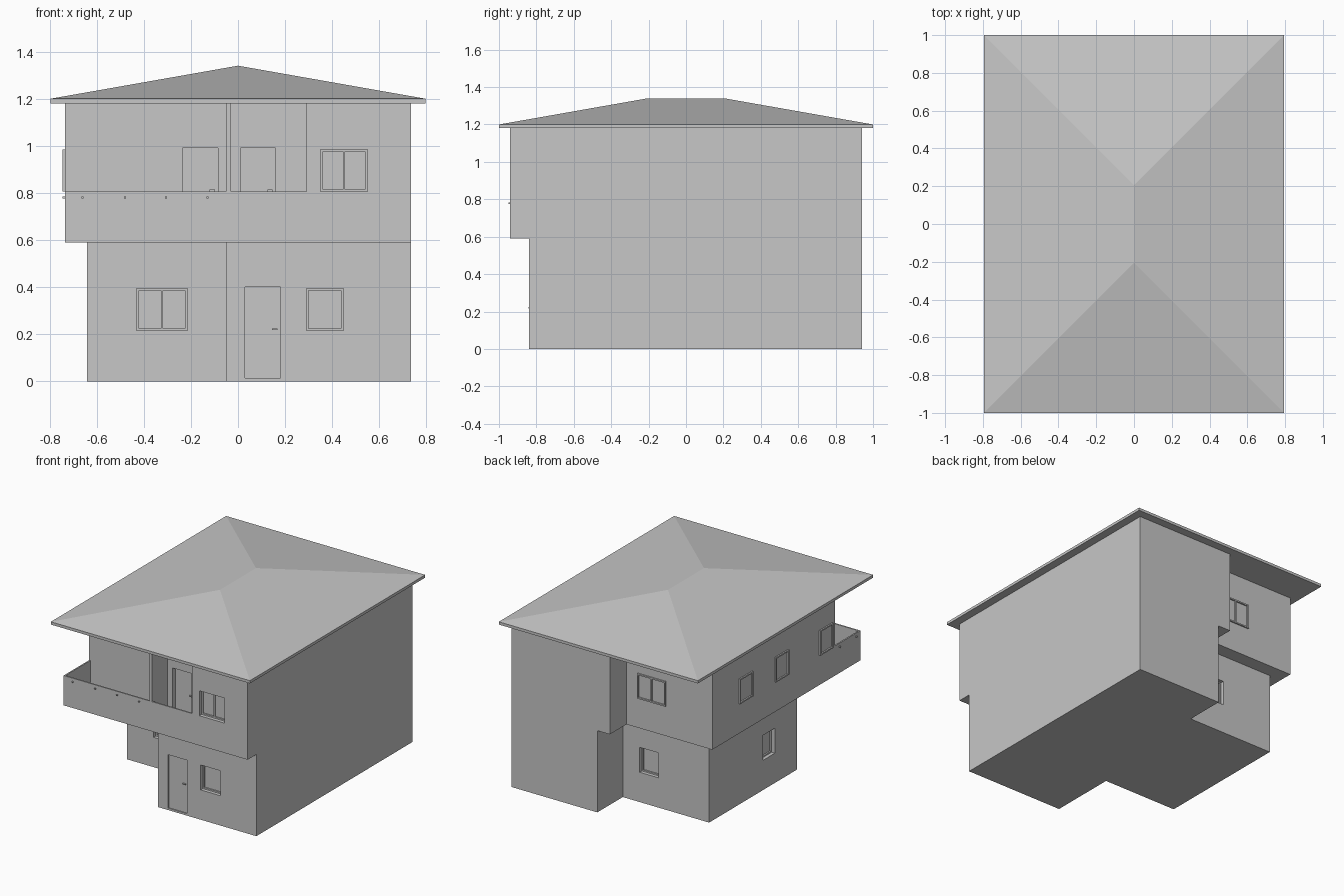
import bpy
import bmesh

cube = bpy.data.objects.get("Cube")
if cube:
    bpy.data.objects.remove(cube, do_unlink=True)

GREY = (0.57, 0.57, 0.57, 1)
plaster = bpy.data.materials.new("plain_grey")
plaster.use_nodes = True
plaster.diffuse_color = GREY
plaster.node_tree.nodes["Principled BSDF"].inputs["Base Color"].default_value = GREY

FLOOR, EAVES = 0.59, 1.18
RAIL = 0.805


def finish(name, bm):
    bmesh.ops.recalc_face_normals(bm, faces=bm.faces)
    mesh = bpy.data.meshes.new(name)
    bm.to_mesh(mesh)
    bm.free()
    mesh.materials.append(plaster)
    obj = bpy.data.objects.new(name, mesh)
    bpy.context.collection.objects.link(obj)
    return obj


def add_box(bm, x, y, z):
    verts = bmesh.ops.create_cube(bm, size=1)["verts"]
    for v in verts:
        v.co = [(a + b) / 2 + c * abs(b - a) for (a, b), c in zip((x, y, z), v.co)]


def boxes(name, *specs):
    bm = bmesh.new()
    for spec in specs:
        add_box(bm, *spec)
    return finish(name, bm)


def prism(name, outline, z0, z1):
    bm = bmesh.new()
    face = bm.faces.new([bm.verts.new((x, y, z0)) for x, y in outline])
    top = bmesh.ops.extrude_face_region(bm, geom=[face])["geom"]
    for v in top:
        if isinstance(v, bmesh.types.BMVert):
            v.co.z = z1
    return finish(name, bm)


# Storey walls; the upper outline folds in for the two balconies
lower = prism("lower_storey", [
    (-0.64, -0.35), (-0.05, -0.35), (-0.05, -0.84), (0.735, -0.84),
    (0.735, 0.94), (0.05, 0.94), (0.05, 0.65), (-0.64, 0.65)], 0, FLOOR)
upper = prism("upper_storey", [
    (-0.735, -0.65), (-0.05, -0.65), (-0.05, -0.94), (-0.03, -0.94),
    (-0.03, -0.76), (0.29, -0.76), (0.29, -0.94), (0.735, -0.94),
    (0.735, 0.94), (-0.05, 0.94), (-0.05, 0.75), (-0.735, 0.75)], FLOOR, EAVES)

# Balcony floors and parapets
slab = (FLOOR, FLOOR + 0.012)
wall = (FLOOR, RAIL)
boxes("left_balcony",
      ((-0.735, -0.05), (-0.94, -0.65), slab),
      ((-0.735, -0.05), (-0.94, -0.93), wall),
      ((-0.735, -0.725), (-0.93, -0.65), wall))
boxes("right_balcony",
      ((-0.03, 0.29), (-0.94, -0.76), slab),
      ((-0.03, 0.29), (-0.94, -0.93), wall))

# Parapet bolts
R = 0.004
bolts = [((x - R, x + R), (-0.95, -0.94), (0.776, 0.784))
         for x in (-0.66, -0.48, -0.305, -0.13)]
bolts += [((-0.745, -0.735), (y - R, y + R), (0.776, 0.784)) for y in (-0.89, -0.70)]
boxes("parapet_bolts", *bolts)

# Hipped roof with a flat soffit
bm = bmesh.new()
add_box(bm, (-0.795, 0.795), (-1, 1), (EAVES, 1.2))
bm.faces.ensure_lookup_table()
top = max(bm.faces, key=lambda f: f.calc_center_median().z)
a, b, c, d = sorted(top.verts, key=lambda v: (v.co.y, v.co.x))
bm.faces.remove(top)
front = bm.verts.new((0, -0.205, 1.34))
back = bm.verts.new((0, 0.205, 1.34))
for loop in ((a, b, front), (d, c, back), (b, d, back, front), (c, a, front, back)):
    bm.faces.new(loop)
finish("hipped_roof", bm)

# Openings: u runs along the wall, d points outwards from it
cuts = {lower: [], upper: []}


def on_wall(side, plane, u, d, z):
    if side == "front":
        return (u, (plane - d[1], plane - d[0]), z)
    if side == "back":
        return (u, (plane + d[0], plane + d[1]), z)
    return ((plane - d[1], plane - d[0]), u, z)


def window(name, storey, side, plane, u0, u1, panes=1, recess=0.035):
    z0 = 0.215 if storey is lower else RAIL
    z1 = z0 + 0.18
    bar = 0.01
    if recess:
        cuts[storey].append(on_wall(side, plane, (u0, u1), (-recess, 0.02), (z0, z1)))
    d = (-recess, 0.01 - recess)
    bars = [((u0, u1), (z0, z0 + bar)), ((u0, u1), (z1 - bar, z1))]
    for i in range(panes + 1):
        u = u0 + (u1 - u0 - bar) * i / panes
        bars.append(((u, u + bar), (z0 + bar, z1 - bar)))
    boxes(name + "_frame", *[on_wall(side, plane, u, d, z) for u, z in bars])


def door(name, storey, plane, u0, recess, base):
    u1 = u0 + 0.15
    cuts[storey].append(on_wall("front", plane, (u0, u1), (-recess, 0.02),
                                (base + 0.014, base + 0.40)))
    boxes(name + "_handle", on_wall("front", plane, (u1 - 0.035, u1 - 0.013),
                                    (-recess, 0.01 - recess),
                                    (base + 0.217, base + 0.224)))


window("lower_front_left_window", lower, "front", -0.35, -0.43, -0.215, 2)
window("lower_front_right_window", lower, "front", -0.84, 0.29, 0.447)
window("upper_front_window", upper, "front", -0.94, 0.35, 0.55, 2)
window("lower_back_window", lower, "back", 0.65, -0.235, -0.085)
window("upper_back_window", upper, "back", 0.75, -0.365, -0.14, 2, 0)
window("lower_side_window", lower, "side", -0.64, -0.10, 0.035)
for i, y in enumerate((0.295, -0.115, -0.62)):
    window("upper_side_window_%d" % (i + 1), upper, "side", -0.735, y, y + 0.15, 1, 0)

door("entrance_door", lower, -0.84, 0.03, 0.008, 0)
door("left_balcony_door", upper, -0.65, -0.235, 0.02, FLOOR)
door("right_balcony_door", upper, -0.76, 0.01, 0.03, FLOOR)

# Carve the openings into the walls
for storey, specs in cuts.items():
    cutter = boxes("opening_cutter", *specs)
    cutter.hide_render = True
    mod = storey.modifiers.new("openings", "BOOLEAN")
    mod.operation = "DIFFERENCE"
    mod.solver = "EXACT"
    mod.object = cutter
    bpy.context.view_layer.objects.active = storey
    bpy.ops.object.modifier_apply(modifier=mod.name)
    bpy.data.objects.remove(cutter, do_unlink=True)
